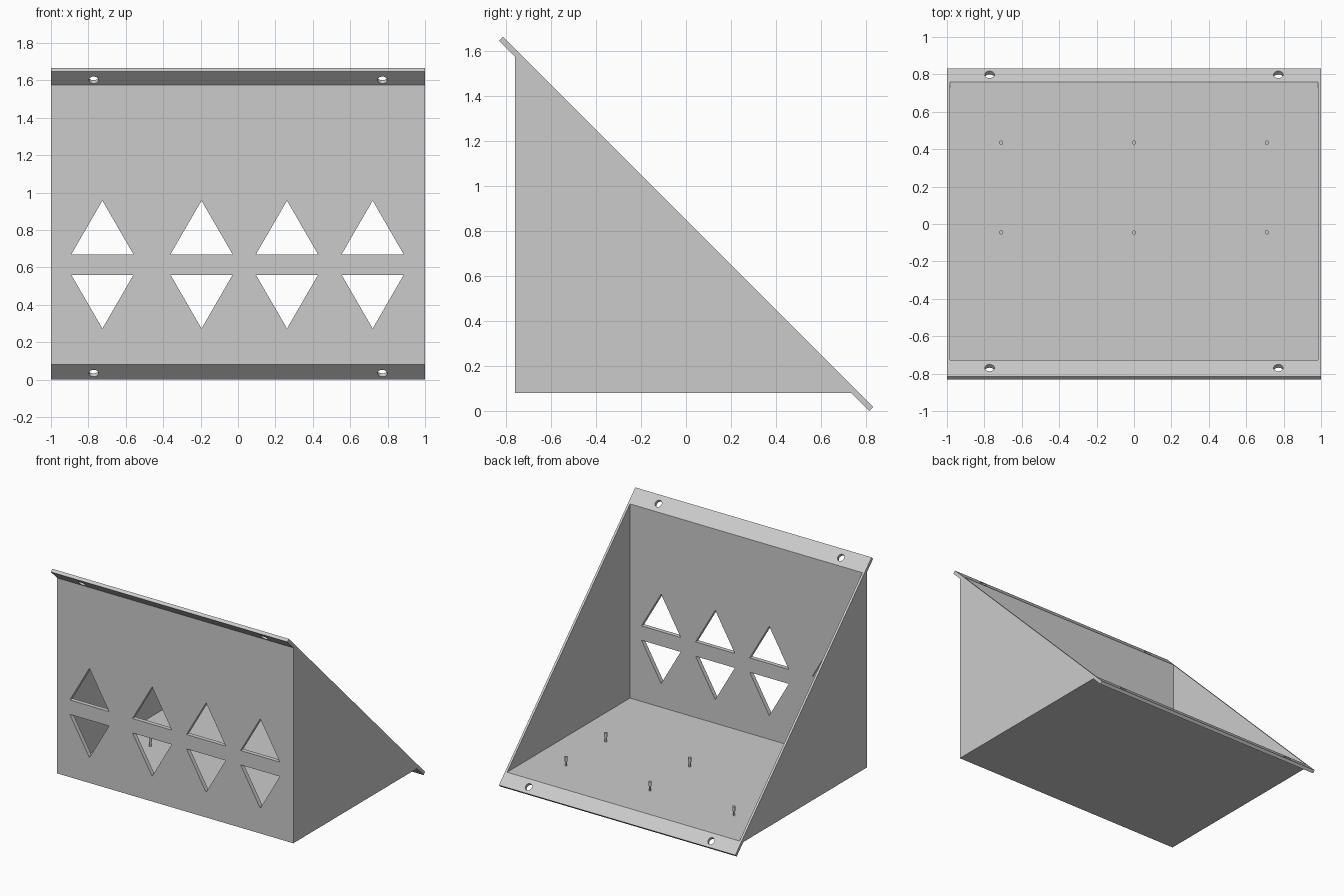
import bpy, bmesh, math
from mathutils import Matrix, Vector

cube = bpy.data.objects.get("Cube")
if cube:
    bpy.data.objects.remove(cube, do_unlink=True)

GREY = (0.6, 0.6, 0.6, 1.0)
grey = bpy.data.materials.new("light grey")
grey.use_nodes = True
grey.diffuse_color = GREY
grey.node_tree.nodes["Principled BSDF"].inputs["Base Color"].default_value = GREY


def finish(name, bm):
    bmesh.ops.recalc_face_normals(bm, faces=bm.faces)
    mesh = bpy.data.meshes.new(name)
    bm.to_mesh(mesh)
    bm.free()
    mesh.materials.append(grey)
    obj = bpy.data.objects.new(name, mesh)
    bpy.context.collection.objects.link(obj)
    return obj


def prism(name, points, depth):
    """Extrude a closed outline of 3D points along a depth vector."""
    bm = bmesh.new()
    face = bm.faces.new([bm.verts.new(p) for p in points])
    new = bmesh.ops.extrude_face_region(bm, geom=[face])["geom"]
    verts = [v for v in new if isinstance(v, bmesh.types.BMVert)]
    bmesh.ops.translate(bm, verts=verts, vec=depth)
    return finish(name, bm)


def cylinder(name, centre, radius, length, tilt=0.0, sides=24):
    bm = bmesh.new()
    matrix = Matrix.Translation(centre) @ Matrix.Rotation(tilt, 4, "X")
    bmesh.ops.create_cone(bm, cap_ends=True, segments=sides, radius1=radius,
                          radius2=radius, depth=length, matrix=matrix)
    return finish(name, bm)


def cut(target, cutter):
    mod = target.modifiers.new("cut", "BOOLEAN")
    mod.operation = "DIFFERENCE"
    mod.solver = "EXACT"
    mod.object = cutter
    bpy.context.view_layer.objects.active = target
    bpy.ops.object.modifier_apply(modifier=mod.name)
    bpy.data.objects.remove(cutter, do_unlink=True)


# Wedge housing with sloping flanges at top and bottom
outline = [(-0.76, 0.08), (0.735, 0.08), (0.815, 0), (0.8325, 0.0175),
           (-0.815, 1.665), (-0.8325, 1.6475), (-0.76, 1.575)]
housing = prism("housing", [(-1, y, z) for y, z in outline], Vector((2, 0, 0)))

# Hollow interior, open along the slope
WALL_IN, FLOOR, SIDE = -0.727, 0.092, 0.983
cavity = [(-SIDE, WALL_IN, FLOOR), (SIDE, WALL_IN, FLOOR),
          (SIDE, 2, FLOOR), (-SIDE, 2, FLOOR)]
cut(housing, prism("cavity_cutter", cavity, Vector((0, 0, 3))))

# Paired triangular vents in the front wall
for x in (-0.725, -0.195, 0.262, 0.72):
    for base, apex in ((0.67, 0.957), (0.56, 0.273)):
        tri = [(x - 0.166, -1, base), (x + 0.166, -1, base), (x, -1, apex)]
        cut(housing, prism("vent_cutter", tri, Vector((0, 0.5, 0))))

# Screw holes square to the flanges
for x in (-0.772, 0.772):
    for y in (-0.778, 0.79):
        cut(housing, cylinder("hole_cutter", (x, y, 0.8325 - y), 0.026, 0.08,
                              -math.pi / 4))

# Mounting pins on the floor, each with a thicker upper half
for x in (-0.71, 0, 0.71):
    for y in (-0.045, 0.435):
        cylinder("pin_stem", (x, y, FLOOR + 0.018), 0.008, 0.04, sides=16)
        cylinder("pin_head", (x, y, FLOOR + 0.053), 0.011, 0.034, sides=16)
